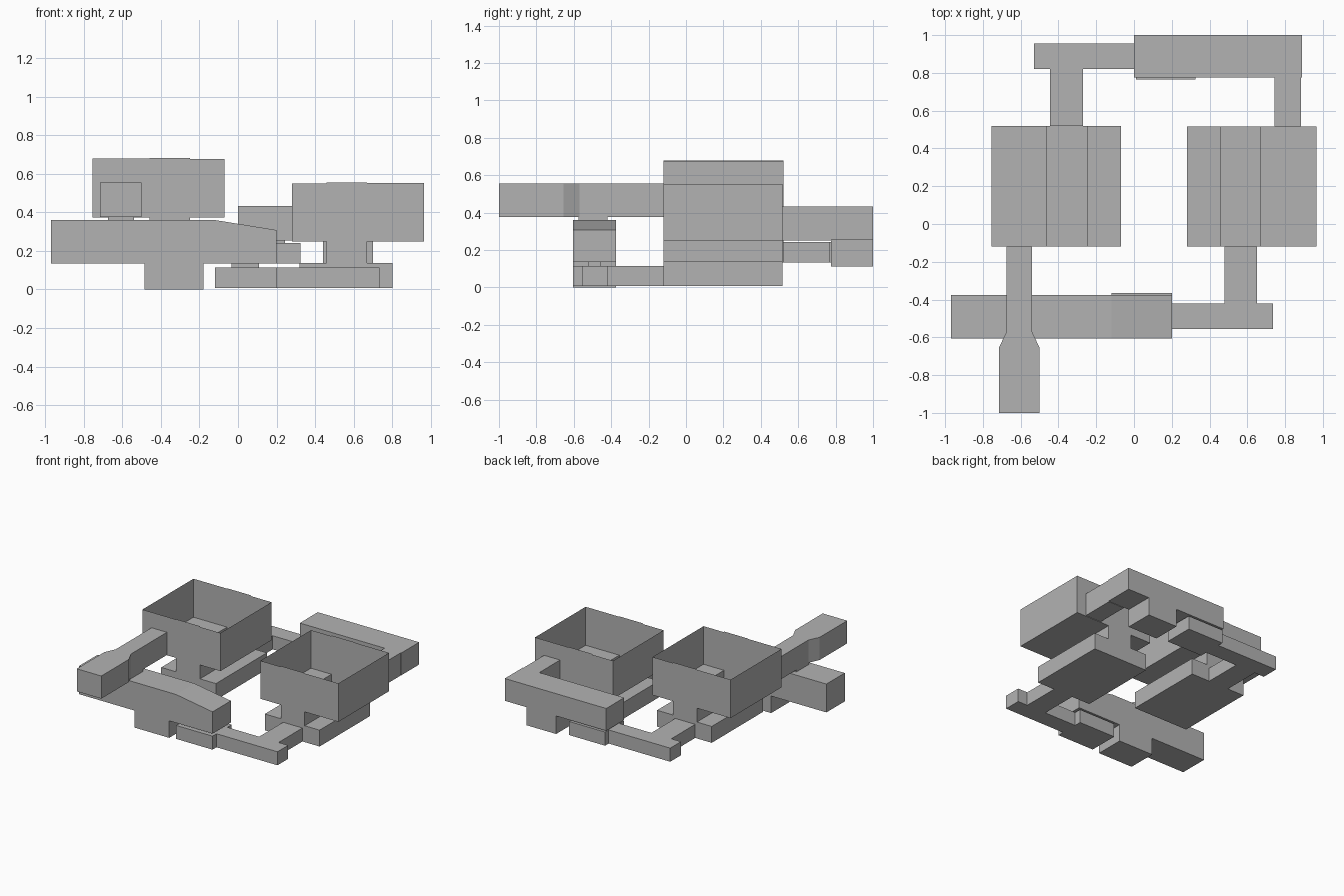
import bpy
import bmesh

cube = bpy.data.objects.get("Cube")
if cube:
    bpy.data.objects.remove(cube, do_unlink=True)

grey = bpy.data.materials.new("plain_grey")
grey.use_nodes = True
colour = (0.45, 0.45, 0.45, 1)
grey.diffuse_color = colour
grey.node_tree.nodes["Principled BSDF"].inputs["Base Color"].default_value = colour


def prism(name, profile, lo, hi, axis, open_from=None):
    """Extrude a profile along y (x,z points) or z (x,y points).
    Side faces from index open_from onward are left out."""
    def place(p, t):
        return (p[0], t, p[1]) if axis == "y" else (p[0], p[1], t)
    bm = bmesh.new()
    a = [bm.verts.new(place(p, lo)) for p in profile]
    b = [bm.verts.new(place(p, hi)) for p in profile]
    bm.faces.new(a)
    bm.faces.new(b[::-1])
    n = len(profile)
    for i in range(n if open_from is None else open_from):
        j = (i + 1) % n
        bm.faces.new((a[i], b[i], b[j], a[j]))
    bmesh.ops.recalc_face_normals(bm, faces=bm.faces)
    mesh = bpy.data.meshes.new(name)
    bm.to_mesh(mesh)
    bm.free()
    mesh.materials.append(grey)
    ob = bpy.data.objects.new(name, mesh)
    bpy.context.collection.objects.link(ob)
    return ob


def block(name, x, y, z):
    outline = [(x[0], y[0]), (x[1], y[0]), (x[1], y[1]), (x[0], y[1])]
    return prism(name, outline, z[0], z[1], "z")


def tray(name, cx, side, z, y):
    """Hollow I-section bin with an open top; side mirrors it in x."""
    web, foot_in, foot_out, lip_in, lip_out = 0.105, 0.245, 0.235, 0.285, 0.4
    shape = [(-lip_in, 0.542), (-lip_in, 0.24), (-web, 0.24), (-web, 0.13),
             (-foot_in, 0.13), (-foot_in, 0), (foot_out, 0), (foot_out, 0.13),
             (web, 0.13), (web, 0.24), (lip_out, 0.24), (lip_out, 0.545),
             (web, 0.545), (web, 0.548), (-web, 0.548), (-web, 0.542)]
    profile = [(cx + side * px, z + pz) for px, pz in shape]
    return prism(name, profile, y[0], y[1], "y", open_from=11)


# Two open bins
tray("left_bin", 0.565, 1, 0.008, (-0.12, 0.515))
tray("right_bin", -0.355, -1, 0.134, (-0.12, 0.52))

# Flared front arm of the right bin, with its contact pad
prism("right_bin_front_arm",
      [(-0.715, -1), (-0.5, -1), (-0.5, -0.655), (-0.54, -0.57), (-0.54, -0.12),
       (-0.675, -0.12), (-0.675, -0.57), (-0.715, -0.655)],
      0.376, 0.556, "z")
block("front_arm_pad", (-0.675, -0.54), (-0.575, -0.42), (0.36, 0.376))

# Front beam with sloped end and foot
prism("front_beam",
      [(-0.97, 0.135), (-0.485, 0.135), (-0.485, 0), (-0.18, 0), (-0.18, 0.135),
       (0.2, 0.135), (0.2, 0.308), (-0.12, 0.36), (-0.97, 0.36)],
      -0.605, -0.375, "y")

# Low front arm of the left bin, with the block under the beam
block("left_bin_front_arm", (0.48, 0.65), (-0.42, -0.12), (0.008, 0.115))
block("front_crossbar", (0.2, 0.735), (-0.555, -0.42), (0.008, 0.115))
block("front_support_block", (-0.12, 0.2), (-0.605, -0.365), (0.008, 0.115))
block("front_support_pad", (-0.035, 0.11), (-0.52, -0.455), (0.115, 0.135))

# Back beam with foot, joined to the left bin
prism("back_beam",
      [(0, 0.255), (0.44, 0.255), (0.44, 0.112), (0.7, 0.112), (0.7, 0.255),
       (0.89, 0.255), (0.89, 0.432), (0, 0.432)],
      0.775, 1, "y")
block("left_bin_back_arm", (0.745, 0.885), (0.515, 0.775), (0.252, 0.432))

# Low back arm of the right bin, with the block under the beam
block("right_bin_back_arm", (-0.445, -0.27), (0.52, 0.82), (0.134, 0.242))
block("back_crossbar", (-0.53, 0.01), (0.82, 0.955), (0.134, 0.242))
block("back_support_block", (0.01, 0.325), (0.765, 1), (0.134, 0.242))
block("back_support_pad", (0.1, 0.245), (0.85, 0.915), (0.242, 0.255))
